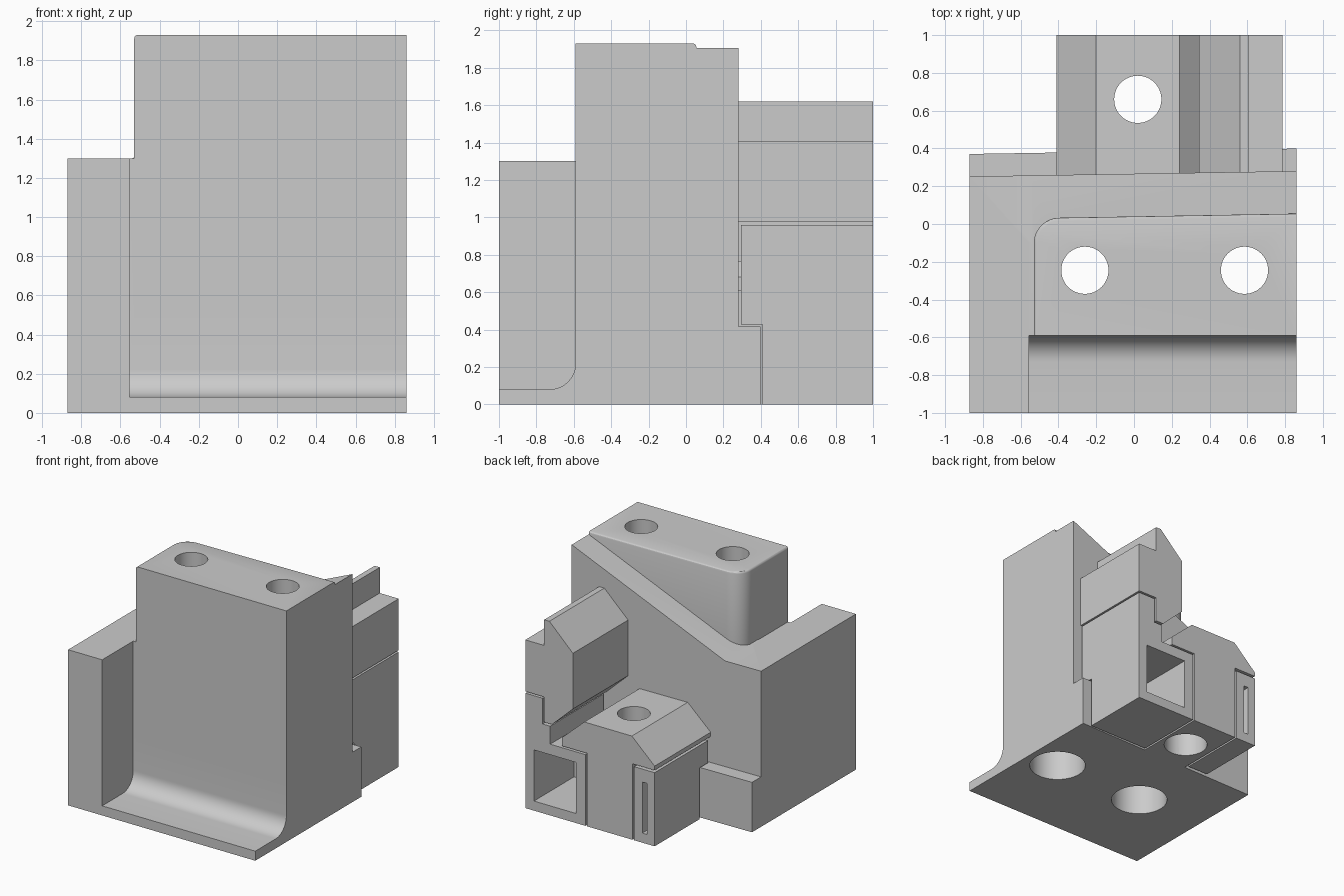
import bpy, bmesh, math
from mathutils import Vector

if "Cube" in bpy.data.objects:
    bpy.data.objects.remove(bpy.data.objects["Cube"], do_unlink=True)

grey = bpy.data.materials.new("plain_grey")
grey.use_nodes = True
COLOUR = (0.6, 0.6, 0.6, 1)
grey.diffuse_color = COLOUR
grey.node_tree.nodes["Principled BSDF"].inputs["Base Color"].default_value = COLOUR


def prism(name, profile, axis, lo, hi):
    """Extrude a 2D profile along axis; the profile uses the other two axes in order."""
    bm = bmesh.new()

    def place(p, d):
        c = list(p)
        c.insert("xyz".index(axis), d)
        return bm.verts.new(c)
    face = bm.faces.new([place(p, lo) for p in profile])
    ext = bmesh.ops.extrude_face_region(bm, geom=[face])
    shift = Vector((0, 0, 0))
    shift["xyz".index(axis)] = hi - lo
    moved = [v for v in ext["geom"] if isinstance(v, bmesh.types.BMVert)]
    bmesh.ops.translate(bm, verts=moved, vec=shift)
    bmesh.ops.recalc_face_normals(bm, faces=bm.faces)
    mesh = bpy.data.meshes.new(name)
    bm.to_mesh(mesh)
    bm.free()
    mesh.materials.append(grey)
    ob = bpy.data.objects.new(name, mesh)
    bpy.context.collection.objects.link(ob)
    return ob


def box(name, x0, x1, y0, y1, z0, z1):
    return prism(name, [(x0, y0), (x1, y0), (x1, y1), (x0, y1)], "z", z0, z1)


def cylinder(name, x, y, r, z0, z1, n=48):
    ring = [(x + r * math.cos(math.tau * i / n), y + r * math.sin(math.tau * i / n))
            for i in range(n)]
    return prism(name, ring, "z", z0, z1)


def arc(cx, cy, r, a0, a1, n=12):
    return [(cx + r * math.cos(math.radians(a0 + (a1 - a0) * i / n)),
             cy + r * math.sin(math.radians(a0 + (a1 - a0) * i / n))) for i in range(n + 1)]


def combine(target, other, operation):
    """Apply a boolean and drop the helper."""
    mod = target.modifiers.new("bool", "BOOLEAN")
    mod.operation, mod.solver, mod.object = operation, "EXACT", other
    other.hide_render = True
    bpy.context.view_layer.objects.active = target
    bpy.ops.object.modifier_apply(modifier=mod.name)
    bpy.data.objects.remove(other, do_unlink=True)


def rear(x, base=0.266):
    """The rear faces are slightly skewed in plan."""
    return base + 0.0165 * x


L, R = -0.87, 0.86

# Sloping rear wall
body = prism("body", [(L, 0), (R, 0), (R, 1.905), (-0.54, 1.3), (L, 1.3)], "y", -0.2, 0)
for v in body.data.vertices:
    if v.co.y > -0.1:
        v.co.y = rear(v.co.x)

# Low side wall, front floor with fillet, tall block and rear ledge
side_wall = box("side_wall", L, -0.555, -1, -0.1, 0, 1.3)
floor = prism("floor", [(-1, 0), (-1, 0.08)] + arc(-0.73, 0.22, 0.14, -90, 0)
              + [(-0.59, 1.3), (-0.1, 1.3), (-0.1, 0)], "x", -0.6, R)
tall = prism("tall_block", [(-0.53, -0.59), (R, -0.59), (R, 0.055)]
             + arc(-0.395, -0.102, 0.135, 91, 180), "z", 0.5, 1.93)
ledge = prism("ledge", [(L, -0.1), (R, -0.1), (R, rear(R, 0.385)), (L, rear(L, 0.385))],
              "z", 0, 0.417)

# Soften the top rim of the tall block on its side and rear
bm = bmesh.new()
bm.from_mesh(tall.data)
rim = []
for e in bm.edges:
    mid = (e.verts[0].co + e.verts[1].co) / 2
    if min(v.co.z for v in e.verts) > 1.9 and mid.y > -0.58 and mid.x < R - 0.01:
        rim.append(e)
bmesh.ops.bevel(bm, geom=rim, offset=0.018, segments=3, profile=0.5, affect="EDGES")
bm.to_mesh(tall.data)
bm.free()

# Chamfered centre block at the rear
centre = prism("centre_block", [
    (-0.205, 0), (0.215, 0), (0.215, 0.61), (0.445, 0.61), (0.445, 0.68), (0.24, 0.865),
    (-0.2, 0.865), (-0.41, 0.67), (-0.41, 0.635), (-0.205, 0.635)], "y", 0.15, 1)

for part in (side_wall, floor, tall, ledge, centre):
    combine(body, part, "UNION")

# Counterbored bolt holes
for x, y, bore, depth in ((-0.26, -0.245, 0.22, 1.2), (0.585, -0.245, 0.22, 1.2),
                          (0.02, 0.66, 0.17, 0.45)):
    combine(body, cylinder("bolt_hole", x, y, 0.125, -0.1, 2.1), "DIFFERENCE")
    combine(body, cylinder("counterbore", x, y, bore, -0.1, depth), "DIFFERENCE")

# Upper clamp rail
rail = prism("upper_rail", [
    (0.785, 0.975), (0.785, 1.405), (0.61, 1.405), (0.61, 1.62), (0.562, 1.62),
    (0.345, 1.41), (0.345, 0.945), (0.537, 0.765), (0.61, 0.765), (0.61, 0.975)],
    "y", 0.2, 1)

# Hollow holder below the rail
holder = prism("rail_holder", [
    (0.23, 0), (0.785, 0), (0.785, 0.96), (0.625, 0.96), (0.625, 0.745), (0.555, 0.745),
    (0.555, 0.595), (0.23, 0.595)], "y", 0.295, 1)
combine(holder, box("window", 0.315, 0.705, 0.47, 1.1, 0.08, 0.507), "DIFFERENCE")

# Slotted insert under the opposite chamfer
insert = box("slotted_insert", -0.41, -0.22, 0.295, 1, 0, 0.615)
combine(insert, box("slot", -0.342, -0.296, 0.47, 1.1, 0.08, 0.507), "DIFFERENCE")

# Both inserts step over the rear ledge
for ob in (holder, insert):
    combine(ob, box("ledge_clearance", -1, 1, 0.1, 0.41, -0.1, 0.428), "DIFFERENCE")

for ob in (body, rail, holder, insert):
    bpy.ops.object.select_all(action="DESELECT")
    ob.select_set(True)
    bpy.context.view_layer.objects.active = ob
    bpy.ops.object.shade_smooth_by_angle(angle=math.radians(30))
